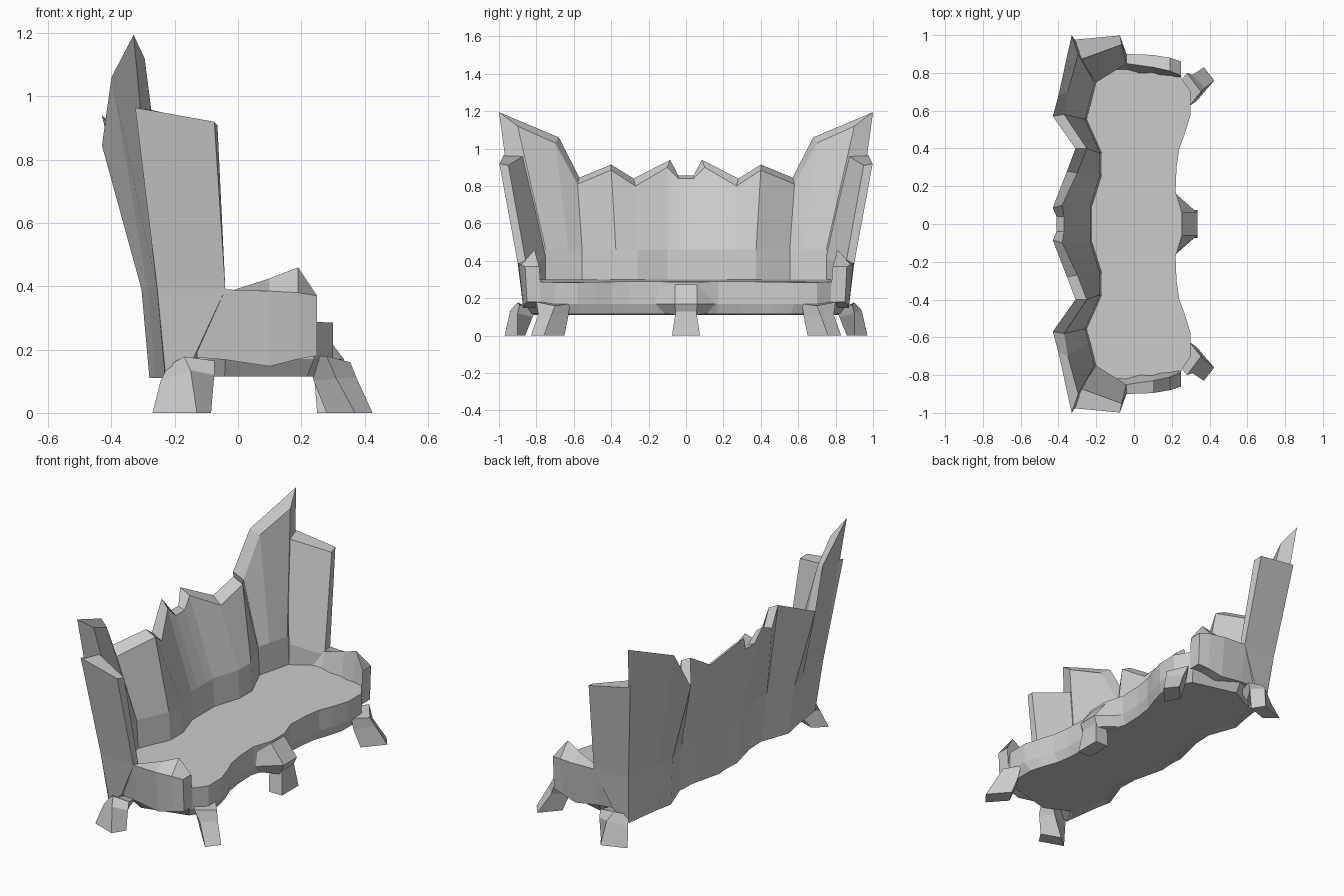
import bpy, bmesh
from mathutils import Vector


def loft(name, rings, mirror=False):
    """Skin a list of equal-length closed rings, cap both ends, optionally mirror across y."""
    bm = bmesh.new()
    loops = [[bm.verts.new(Vector(p)) for p in ring] for ring in rings]
    n = len(rings[0])
    for a, b in zip(loops, loops[1:]):
        for i in range(n):
            j = (i + 1) % n
            bm.faces.new((a[i], a[j], b[j], b[i]))
    bm.faces.new(loops[0])
    bm.faces.new(loops[-1])
    bmesh.ops.recalc_face_normals(bm, faces=bm.faces)
    mesh = bpy.data.meshes.new(name)
    bm.to_mesh(mesh)
    bm.free()
    obj = bpy.data.objects.new(name, mesh)
    bpy.context.collection.objects.link(obj)
    if mirror:
        mod = obj.modifiers.new("mirror", 'MIRROR')
        mod.use_axis = (False, True, False)
        mod.use_mirror_merge = False
    return obj


def flip(points):
    return [(x, -y, z) for x, y, z in points]


# Scalloped seat: half outline from front centre to rear centre, mirrored
half = [(.255, .06), (.22, .17), (.225, .3), (.24, .4), (.27, .48), (.30, .58),
        (.30, .70), (.24, .79), (-.04, .86), (-.20, .78), (-.26, .57),
        (-.19, .4), (-.19, .27), (-.24, .08)]
outline = half + [(x, -y) for x, y in reversed(half)]
seat_top = [(x, y, .30 - .05 * max(x, 0)) for x, y in outline]
seat_mid = [(x, y, .17) for x, y in outline]
seat_low = [(x * .93 - .005, y * .96, .115) for x, y in outline]
loft("seat", [seat_top, seat_mid, seat_low])

# Backrest columns: (rear mid y, x), (rear top x, y, z), (front low y, x), (front top x, y, z)
columns = [
    ((.04, -.29), (-.41, .04, .855), (.04, -.22), (-.37, .04, .84)),
    ((.08, -.295), (-.43, .085, .94), (.10, -.22), (-.38, .10, .90)),
    ((.27, -.25), (-.355, .28, .84), (.26, -.17), (-.30, .27, .80)),
    ((.39, -.245), (-.31, .40, .915), (.375, -.17), (-.25, .40, .885)),
    ((.56, -.305), (-.43, .57, .845), (.555, -.25), (-.37, .58, .81)),
    ((.66, -.285), (-.40, .68, 1.06), (.63, -.23), (-.35, .70, 1.03)),
    ((.89, -.255), (-.33, 1.0, 1.195), (.75, -.20), (-.295, .90, 1.12)),
]


def back_ring(rear, rear_top, front, front_top):
    ry, rx = rear
    fy, fx = front
    return [(rx + .025, ry * .96, .11), (rx, ry, .39), rear_top, front_top,
            (fx - .01, fy, .46), (fx, fy, .28), (fx + .02, fy, .12)]


right_side = [back_ring(*c) for c in columns]
loft("backrest", [flip(r) for r in reversed(right_side)] + right_side)

# Side wings, rising from the base beside the backrest
loft("wing", [
    [(-.23, .85, .11), (-.14, .87, .175), (-.12, .80, .175), (-.20, .75, .11)],
    [(-.255, .89, .39), (-.04, .90, .39), (-.04, .85, .36), (-.20, .75, .42)],
    [(-.325, .975, .965), (-.075, .998, .92), (-.065, .95, .91), (-.285, .87, .96)],
], mirror=True)

# Low armrests, peaked toward the front
arm = [(-.13, .175, .83, .35, .89, .37, .86), (-.04, .168, .85, .38, .90, .39, .865),
       (.10, .147, .83, .425, .895, .385, .87), (.19, .17, .81, .46, .88, .38, .86),
       (.25, .18, .785, .37, .86, .37, .85)]
loft("armrest", [[(x, .77, z0), (x, yi, zi), (x, yo, zo), (x, yb, z0)]
                 for x, z0, yi, zi, yo, zo, yb in arm], mirror=True)

# Front legs, splayed diagonally outward
loft("front_leg", [
    [(.22, .72, .18), (.29, .62, .17), (.355, .70, .16), (.28, .80, .18)],
    [(.24, .72, .10), (.30, .63, .10), (.375, .72, .11), (.31, .79, .11)],
    [(.28, .73, 0), (.33, .65, 0), (.425, .76, 0), (.37, .83, 0)],
], mirror=True)

# Rear legs, splayed sideways
loft("rear_leg", [
    [(-.22, .84, .15), (-.17, .90, .178), (-.075, .89, .165), (-.09, .80, .15)],
    [(-.245, .88, .10), (-.15, .94, .135), (-.075, .90, .12), (-.12, .82, .10)],
    [(-.27, .92, 0), (-.13, .97, 0), (-.085, .90, 0), (-.20, .86, 0)],
], mirror=True)

# Centre front bracket sloping out of the seat edge
loft("centre_bracket", [
    [(.20, -.17, .27), (.25, -.06, .28), (.25, .06, .28), (.20, .17, .27)],
    [(.21, -.17, .17), (.335, -.06, .17), (.335, .06, .17), (.21, .17, .17)],
    [(.21, -.12, .12), (.31, -.055, .11), (.31, .055, .11), (.21, .12, .12)],
])

# Centre front leg
loft("centre_leg", [
    [(.24, -.055, .13), (.32, -.055, .13), (.32, .055, .13), (.24, .055, .13)],
    [(.25, -.075, 0), (.335, -.075, 0), (.335, .075, 0), (.25, .075, 0)],
])
